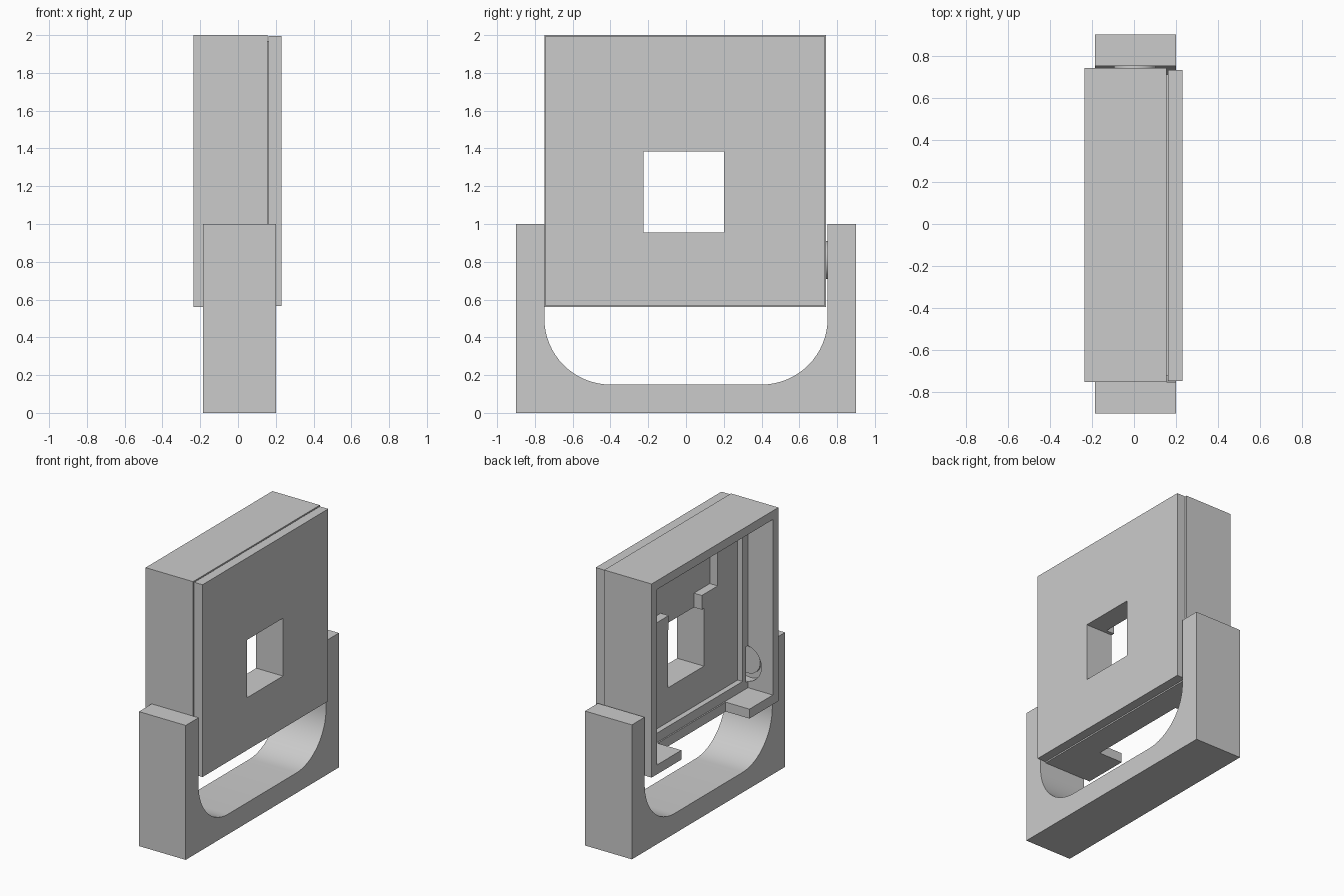
import bpy, bmesh, math

cube = bpy.data.objects.get("Cube")
if cube:
    bpy.data.objects.remove(cube, do_unlink=True)

grey = bpy.data.materials.new("plain_grey")
grey.use_nodes = True
grey.diffuse_color = (0.6, 0.6, 0.6, 1)
grey.node_tree.nodes["Principled BSDF"].inputs["Base Color"].default_value = (0.6, 0.6, 0.6, 1)


def activate(ob):
    bpy.ops.object.select_all(action='DESELECT')
    ob.select_set(True)
    bpy.context.view_layer.objects.active = ob


def finish(name, bm):
    bmesh.ops.recalc_face_normals(bm, faces=bm.faces)
    mesh = bpy.data.meshes.new(name)
    bm.to_mesh(mesh)
    bm.free()
    ob = bpy.data.objects.new(name, mesh)
    bpy.context.collection.objects.link(ob)
    mesh.materials.append(grey)
    return ob


def box(name, xs, ys, zs):
    bm = bmesh.new()
    bmesh.ops.create_cube(bm, size=1)
    for v in bm.verts:
        v.co = [sum(r) / 2 + c * (r[1] - r[0]) for c, r in zip(v.co, (xs, ys, zs))]
    return finish(name, bm)


def prism(name, profile, axis, lo, hi):
    """Extrude a closed 2D profile along the x or y axis."""
    bm = bmesh.new()
    place = (lambda a, b, t: (t, a, b)) if axis == 'x' else (lambda a, b, t: (a, t, b))
    face = bm.faces.new([bm.verts.new(place(a, b, lo)) for a, b in profile])
    moved = bmesh.ops.extrude_face_region(bm, geom=[face])["geom"]
    for v in moved:
        if isinstance(v, bmesh.types.BMVert):
            v.co["xy".index(axis)] = hi
    return finish(name, bm)


def circle(cx, cz, r, n=48):
    return [(cx + r * math.cos(2 * math.pi * i / n), cz + r * math.sin(2 * math.pi * i / n))
            for i in range(n)]


def boolean(ob, other, operation='DIFFERENCE'):
    other.hide_render = True
    activate(ob)
    mod = ob.modifiers.new("cut", 'BOOLEAN')
    mod.operation, mod.solver, mod.object = operation, 'EXACT', other
    bpy.ops.object.modifier_apply(modifier=mod.name)
    bpy.data.objects.remove(other, do_unlink=True)


# U-shaped stand with rounded inner corners
arc = [(0.40 + 0.35 * math.cos(a), 0.50 - 0.35 * math.sin(a))
       for a in (math.pi / 2 * i / 16 for i in range(17))]
half = [(0.9, 0), (0.9, 1), (0.75, 1)] + arc
stand = prism("stand", half + [(-y, z) for y, z in reversed(half)], 'x', -0.185, 0.2)

# Pivot pins on the stand arms
pin_z = 0.81
for name, lo, hi in (("back_pin", 0.69, 0.76), ("front_pin", -0.76, -0.735)):
    prism(name, circle(0.005, pin_z, 0.1), 'y', lo, hi)

# Case, open on its right side
case = box("case", (-0.235, 0.155), (-0.75, 0.74), (0.56, 2))
cuts = [
    ((-0.3, -0.03), (-0.685, 0.675), (0.63, 1.935)),   # main cavity
    ((-0.1, 0.01), (-0.622, 0.612), (0.70, 1.87)),     # stepped inner floor
    ((-0.1, 0.075), (-0.387, 0.377), (1.49, 1.86)),    # upper pocket
    ((-0.1, 0.075), (-0.2, 0.19), (1.37, 1.55)),       # neck of pocket
    ((-0.3, -0.04), (-0.41, 0.39), (0.5, 0.66)),       # bottom notch
    ((-0.3, 0.3), (-0.225, 0.2), (0.955, 1.385)),      # square window
]
for cut in cuts:
    boolean(case, box("cutter", *cut))
for lo, hi in ((-0.8, -0.66), (0.65, 0.8)):
    boolean(case, prism("cutter", circle(-0.005, pin_z, 0.135), 'y', lo, hi))

# Cover plate behind a thin seam
cover = box("cover", (0.161, 0.23), (-0.745, 0.732), (0.565, 1.995))
boolean(cover, box("seam_core", (0.154, 0.18), (-0.72, 0.71), (0.59, 1.97)), 'UNION')
boolean(cover, box("cutter", *cuts[-1]))

# Smooth shading on curved faces only
for ob in bpy.context.collection.objects:
    if ob.type == 'MESH':
        activate(ob)
        bpy.ops.object.shade_smooth_by_angle(angle=math.radians(30))
